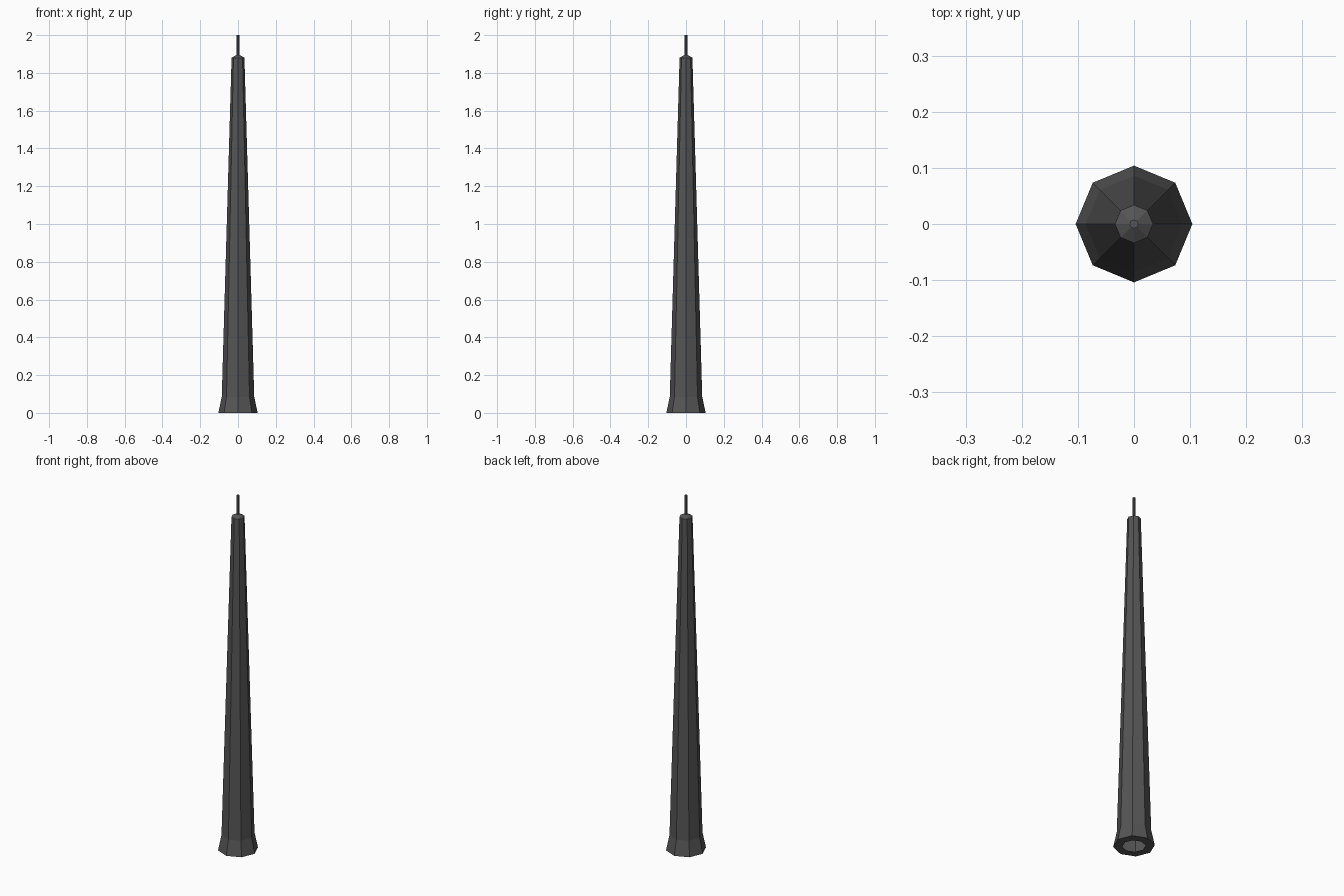
import bpy, bmesh, math

if "Cube" in bpy.data.objects:
    bpy.data.objects.remove(bpy.data.objects["Cube"])

SIDES = 8
dark = bpy.data.materials.new("dark_grey")
dark.diffuse_color = (0.09, 0.09, 0.09, 1)
dark.use_nodes = True
dark.node_tree.nodes["Principled BSDF"].inputs["Base Color"].default_value = dark.diffuse_color


def lathe(name, profile, sides, close_top=False):
    """Sweep a (radius, height) profile round z with flat facets."""
    bm = bmesh.new()
    rings = [[bm.verts.new((r * math.cos(2 * math.pi * i / sides),
                            r * math.sin(2 * math.pi * i / sides), z))
              for i in range(sides)] for r, z in profile]
    for a, b in zip(rings, rings[1:]):
        for i in range(sides):
            j = (i + 1) % sides
            bm.faces.new((a[i], a[j], b[j], b[i]))
    if close_top:
        bm.faces.new(rings[-1])
    mesh = bpy.data.meshes.new(name)
    bm.to_mesh(mesh)
    bm.free()
    mesh.materials.append(dark)
    obj = bpy.data.objects.new(name, mesh)
    bpy.context.collection.objects.link(obj)
    return obj


# Hollow tapered mast: bottom rim, flared foot, long shaft, shallow cap
lathe("mast", [(0.058, 0), (0.104, 0), (0.086, 0.085),
               (0.034, 1.88), (0.008, 1.895)], SIDES)

# Thin rod on top
lathe("tip_rod", [(0.008, 1.895), (0.008, 2.0)], SIDES, close_top=True)
